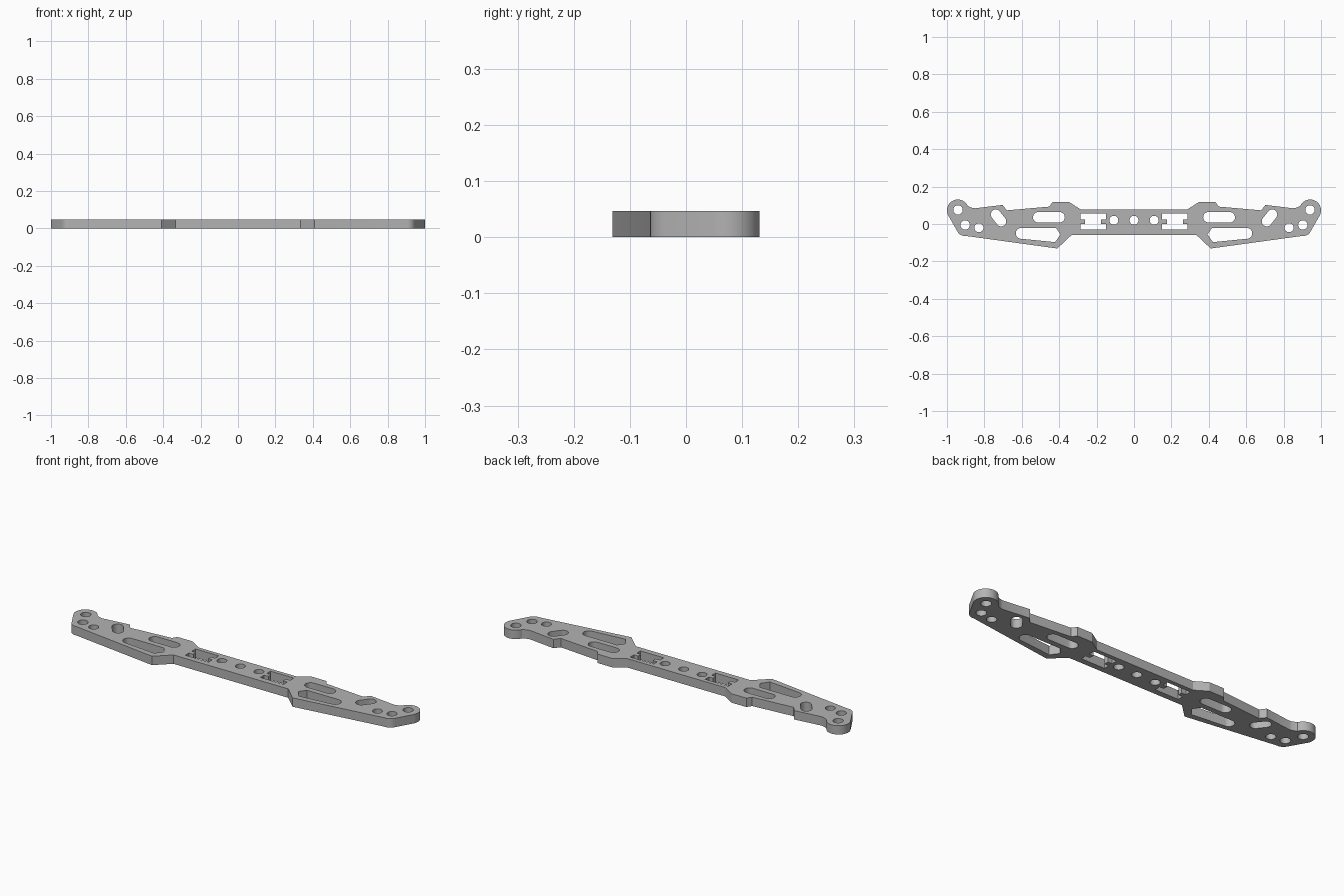
import bpy
from math import pi, cos, sin, atan2, radians

THICKNESS = 0.047

if "Cube" in bpy.data.objects:
    bpy.data.objects.remove(bpy.data.objects["Cube"])


def arc(cx, cy, r, start, end, steps=16):
    """Points along an arc, angles in degrees."""
    angles = [radians(start + (end - start) * i / steps) for i in range(steps + 1)]
    return [(cx + r * cos(a), cy + r * sin(a)) for a in angles]


def circle(cx, cy, r):
    return arc(cx, cy, r, 0, 360, 32)[:-1]


def slot(x1, y1, x2, y2, r):
    """Rounded slot between two end centres."""
    a = atan2(y2 - y1, x2 - x1) * 180 / pi
    return arc(x2, y2, r, a - 90, a + 90) + arc(x1, y1, r, a + 90, a + 270)


def mirrored(points):
    return [(-x, y) for x, y in reversed(points)]


# Outer edge, right-hand half from the top middle round to the bottom
half = [(0.285, 0.078), (0.348, 0.118), (0.435, 0.118), (0.452, 0.093),
        (0.68, 0.073), (0.703, 0.102), (0.85, 0.084), (0.868, 0.087)]
half += arc(0.942, 0.073, 0.058, 155, -25, 24)
half += arc(0.905, -0.02, 0.044, -25, -97, 8)
half += [(0.41, -0.131), (0.335, -0.06)]
outline = half + mirrored(half)

# Openings on one side, mirrored to the other
side_holes = [
    circle(0.941, 0.075, 0.025),
    circle(0.903, -0.005, 0.025),
    circle(0.829, -0.02, 0.024),
    circle(0.108, 0.02, 0.024),
    slot(0.739, 0.051, 0.71, 0.014, 0.027),
    slot(0.398, 0.036, 0.512, 0.036, 0.028),
    # Lower pocket with a pointed inner end
    arc(0.603, -0.05, 0.029, -83, 90) +
    [(0.417, -0.021), (0.393, -0.056), (0.422, -0.097)],
]
# H-shaped mounting slot
cx, cy = 0.219, 0.013
quarter = [(0.043, 0.012), (0.068, 0.012), (0.068, 0.043)]
right = [(x, -y) for x, y in reversed(quarter)] + quarter
side_holes.append([(cx + x, cy + y) for x, y in right + [(-x, -y) for x, y in right]])

loops = [outline, circle(0, 0.02, 0.024)]
for hole in side_holes:
    loops += [hole, mirrored(hole)]

# Filled profile with holes, extruded to the plate thickness
curve = bpy.data.curves.new("plate_profile", "CURVE")
curve.dimensions = "2D"
curve.fill_mode = "BOTH"
curve.extrude = THICKNESS / 2
for points in loops:
    spline = curve.splines.new("POLY")
    spline.points.add(len(points) - 1)
    for p, (x, y) in zip(spline.points, points):
        p.co = (x, y, 0, 1)
    spline.use_cyclic_u = True

plate = bpy.data.objects.new("mounting_plate", curve)
bpy.context.collection.objects.link(plate)
plate.location.z = THICKNESS / 2
bpy.ops.object.select_all(action="DESELECT")
plate.select_set(True)
bpy.context.view_layer.objects.active = plate
bpy.ops.object.convert(target="MESH")
plate = bpy.context.object
plate.name = "mounting_plate"

# Weld the caps to the walls and smooth the rounded edges
bpy.ops.object.mode_set(mode="EDIT")
bpy.ops.mesh.select_all(action="SELECT")
bpy.ops.mesh.remove_doubles(threshold=0.0001)
bpy.ops.mesh.normals_make_consistent(inside=False)
bpy.ops.object.mode_set(mode="OBJECT")
bpy.ops.object.shade_smooth_by_angle(angle=radians(30))

# Single grey material
grey = bpy.data.materials.new("plain_grey")
grey.use_nodes = True
color = (0.45, 0.45, 0.45, 1)
grey.diffuse_color = color
grey.node_tree.nodes["Principled BSDF"].inputs["Base Color"].default_value = color
plate.data.materials.clear()
plate.data.materials.append(grey)
